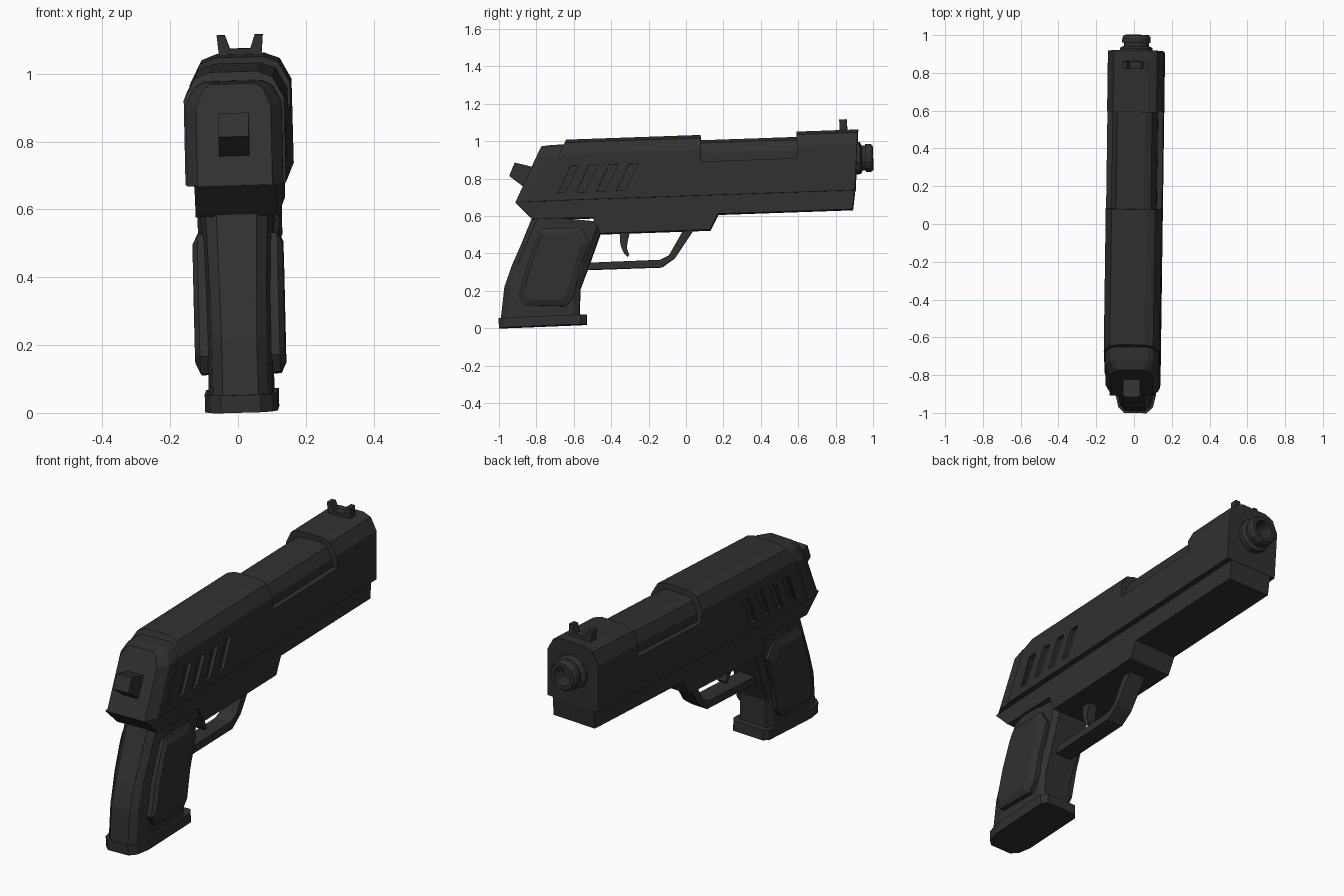
import bpy, bmesh, math
from mathutils import Matrix

cube = bpy.data.objects.get("Cube")
if cube:
    bpy.data.objects.remove(cube, do_unlink=True)

metal = bpy.data.materials.new("dark gunmetal")
metal.use_nodes = True
COLOUR = (0.03, 0.03, 0.03, 1)
metal.diffuse_color = COLOUR
bsdf = next(n for n in metal.node_tree.nodes if n.type == 'BSDF_PRINCIPLED')
bsdf.inputs["Base Color"].default_value = COLOUR

# The whole pistol rests slightly tilted
TILT = (Matrix.Translation((0.024, 0.023, 0))
        @ Matrix.Rotation(math.radians(-0.85), 4, 'Z')
        @ Matrix.Rotation(math.radians(-1.6), 4, 'Y')
        @ Matrix.Rotation(math.radians(2), 4, 'X'))


def loft(name, *solids):
    """Each solid is a list of rings, bridged in order and capped."""
    bm = bmesh.new()
    for rings in solids:
        loops = [[bm.verts.new(p) for p in ring] for ring in rings]
        n = len(loops[0])
        for a, b in zip(loops, loops[1:]):
            for i in range(n):
                j = (i + 1) % n
                bm.faces.new((a[i], a[j], b[j], b[i]))
        bm.faces.new(loops[0])
        bm.faces.new(loops[-1])
    bmesh.ops.recalc_face_normals(bm, faces=bm.faces)
    mesh = bpy.data.meshes.new(name)
    bm.to_mesh(mesh)
    bm.free()
    mesh.materials.append(metal)
    obj = bpy.data.objects.new(name, mesh)
    bpy.context.collection.objects.link(obj)
    obj.matrix_world = TILT
    return obj


def slab(profile, x0, x1):
    return [[(x, y, z) for y, z in profile] for x in (x0, x1)]


def plate(name, profile, half):
    return loft(name, slab(profile, -half, half))


def sym(half_points):
    return half_points + [(-x, z) for x, z in reversed(half_points)]


def along(section, y_of_z):
    return [(x, y_of_z(z), z) for x, z in section]


def cut(target, cutter):
    cutter.hide_render = True
    mod = target.modifiers.new("cut", 'BOOLEAN')
    mod.object, mod.solver = cutter, 'EXACT'
    bpy.context.view_layer.update()
    deps = bpy.context.evaluated_depsgraph_get()
    mesh = bpy.data.meshes.new_from_object(target.evaluated_get(deps))
    target.modifiers.clear()
    target.data = mesh
    bpy.data.objects.remove(cutter, do_unlink=True)


# Slide: chamfered section between two slanted ends
section = sym([(0.148, 0.703), (0.148, 0.95), (0.115, 1.012), (0.07, 1.029)])
slide = loft("slide", [
    along(section, lambda z: -0.79 + 0.5 * (z - 0.703)),
    along(section, lambda z: 0.907 + 0.08 * (z - 0.703))])

# Opening over the barrel, and slanted grip slots on both sides
port = [(0.09, 0.885), (0.605, 0.885), (0.605, 1.1), (0.09, 1.1)]
cut(slide, plate("port_cutter", port, 0.3))
slot = [(-0.687, 0.744), (-0.642, 0.744), (-0.567, 0.886), (-0.617, 0.886)]
slots = [slab([(y + 0.107 * i, z) for y, z in slot], s * 0.13, s * 0.2)
         for i in range(4) for s in (-1, 1)]
cut(slide, loft("slot_cutter", *slots))

# Barrel housing seen through the opening
core = sym([(0.12, 0.87), (0.12, 0.93), (0.092, 0.985), (0.055, 1.001)])
loft("barrel_housing", [along(core, lambda z, y=y: y) for y in (0.05, 0.65)])

# Muzzle: turned profile with a recessed bore
turned = [(0.088, 0.88), (0.088, 0.94), (0.068, 0.95), (0.068, 0.968),
          (0.077, 0.968), (0.077, 0.995), (0.068, 1.008), (0.05, 1.008), (0.05, 0.93)]
loft("muzzle", [[(r * math.cos(a), y, 0.877 + r * math.sin(a))
                 for a in [math.tau * (i + 0.5) / 12 for i in range(12)]]
                for r, y in turned])

# Rear housing with bevelled sides
def housing(half, top):
    return sym([(half, 0.702), (half, top - 0.065),
                (half * 0.8, top - 0.015), (half * 0.6, top)])

loft("rear_housing", [
    along(housing(0.11, 0.998), lambda z: -0.91 + 0.5 * (z - 0.702)),
    along(housing(0.142, 1.003), lambda z: -0.855 + 0.5 * (z - 0.702)),
    along(housing(0.142, 1.003), lambda z: -0.70 + 0.5 * (z - 0.702))])

# Frame under the slide
plate("frame", [(-0.91, 0.703), (-0.82, 0.609), (-0.5, 0.607), (-0.462, 0.52),
                (0.125, 0.52), (0.17, 0.603), (0.89, 0.603), (0.908, 0.72),
                (-0.78, 0.72)], 0.12)


# Grip: horizontal sections with a rounded back
def grip_ring(rear, rear_z, front, front_z, half):
    side = [(half * 0.55, rear), (half * 0.85, rear + 0.03), (half, rear + 0.1),
            (half, front - 0.03), (half * 0.8, front)]
    slope = (front_z - rear_z) / (front - rear)
    return [(x, y, rear_z + slope * (y - rear)) for x, y in sym(side)]

loft("grip", [grip_ring(*r) for r in (
    (-0.82, 0.63, -0.44, 0.58, 0.108),
    (-0.887, 0.48, -0.475, 0.49, 0.102),
    (-0.94, 0.37, -0.531, 0.348, 0.097),
    (-0.985, 0.255, -0.58, 0.23, 0.095),
    (-1.011, 0.08, -0.59, 0.08, 0.095))])
loft("grip_base", [grip_ring(-1.022, z, -0.552, z + 0.003, 0.107)
                   for z in (0.036, 0.088)])

# Raised grip panels
panel = [(-0.774, 0.557), (-0.564, 0.555), (-0.522, 0.478), (-0.582, 0.32),
         (-0.617, 0.181), (-0.659, 0.137), (-0.879, 0.15), (-0.907, 0.201),
         (-0.861, 0.36), (-0.796, 0.518)]

def shrink(points, k):
    """Pull the outline in towards the leaning centre line."""
    out = []
    for y, z in points:
        mid = -0.765 + 0.28 * (z - 0.35)
        new_z = 0.35 + (z - 0.35) * (k + 0.05)
        out.append((mid + (y - mid) * k + 0.28 * (new_z - z), new_z))
    return out

for side, s in (("left", 1), ("right", -1)):
    layers = ((0.08, 1), (0.118, 1), (0.133, 0.8))
    loft(side + "_grip_panel",
         [[(s * x, y, z) for y, z in shrink(panel, k)] if k < 1
          else [(s * x, y, z) for y, z in panel] for x, k in layers])

# Trigger guard and trigger
plate("trigger_guard", [(0.04, 0.53), (-0.07, 0.377), (-0.14, 0.33), (-0.56, 0.33),
                        (-0.54, 0.368), (-0.15, 0.37), (-0.1, 0.393),
                        (-0.015, 0.53)], 0.045)
plate("trigger", [(-0.36, 0.53), (-0.358, 0.46), (-0.345, 0.42), (-0.322, 0.393),
                  (-0.313, 0.405), (-0.325, 0.44), (-0.32, 0.47),
                  (-0.305, 0.53)], 0.025)

# Hammer
plate("hammer", [(-0.907, 0.917), (-0.939, 0.848), (-0.856, 0.78),
                 (-0.74, 0.79), (-0.74, 0.87)], 0.045)

# Notched sight on top
notch = sym([(0.062, 1.02), (0.068, 1.086), (0.044, 1.086), (0.03, 1.046)])
loft("sight", [along(notch, lambda z, y=y: y) for y in (0.835, 0.875)])
